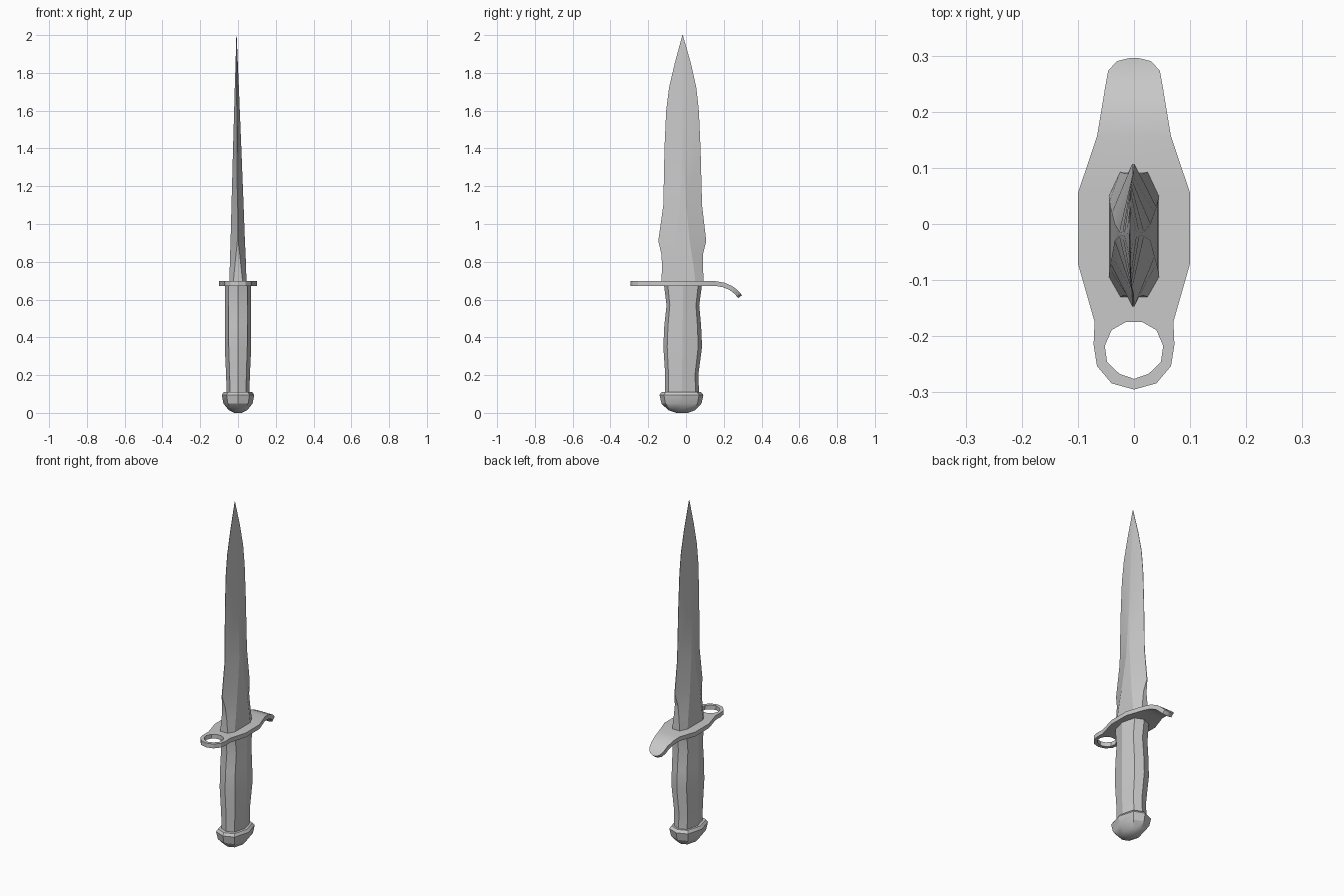
import bpy
import bmesh

# Remove the default object
cube = bpy.data.objects.get("Cube")
if cube:
    bpy.data.objects.remove(cube, do_unlink=True)

# Single plain metal colour
metal = bpy.data.materials.new("grey metal")
metal.use_nodes = True
grey = (0.58, 0.58, 0.58, 1)
metal.diffuse_color = grey
metal.node_tree.nodes["Principled BSDF"].inputs["Base Color"].default_value = grey


def finish(bm, name, angle=0.5):
    """Clean the mesh, link it as an object and shade it."""
    bmesh.ops.remove_doubles(bm, verts=bm.verts[:], dist=0.0005)
    bmesh.ops.recalc_face_normals(bm, faces=bm.faces[:])
    mesh = bpy.data.meshes.new(name)
    bm.to_mesh(mesh)
    bm.free()
    mesh.materials.append(metal)
    obj = bpy.data.objects.new(name, mesh)
    bpy.context.scene.collection.objects.link(obj)
    bpy.ops.object.select_all(action="DESELECT")
    obj.select_set(True)
    bpy.context.view_layer.objects.active = obj
    bpy.ops.object.shade_smooth_by_angle(angle=angle)
    return obj


def loft(name, sections, angle=0.5):
    """Skin a stack of closed cross-sections and cap both ends."""
    bm = bmesh.new()
    rings = [[bm.verts.new(p) for p in section] for section in sections]
    count = len(rings[0])
    for low, high in zip(rings, rings[1:]):
        for i in range(count):
            j = (i + 1) % count
            bm.faces.new((low[i], low[j], high[j], high[i]))
    bm.faces.new(rings[0][::-1])
    bm.faces.new(rings[-1])
    return finish(bm, name, angle)


def oval(z, front, back, half):
    """Eight-sided grip section with ridges on both axes."""
    mid, depth = (front + back) / 2, (back - front) / 2
    shape = [(0, -1), (0.7, -0.8), (1, 0), (0.7, 0.8),
             (0, 1), (-0.7, 0.8), (-1, 0), (-0.7, -0.8)]
    return [(half * x, mid + depth * y, z) for x, y in shape]


def blade_section(z, front, back, edge, ridge, low, high):
    """Blade section: two cutting edges and a flat on each side."""
    lean = -0.006 * (z - 0.69)
    side = [(edge, front), (ridge, low), (ridge, high), (edge, back)]
    points = side + [(-x, y) for x, y in reversed(side)]
    return [(x + lean, y, z) for x, y in points]


# Handle: waisted grip (height, front, back, half width)
grip = [(0.09, -0.11, 0.07, 0.06), (0.2, -0.11, 0.065, 0.063),
        (0.35, -0.12, 0.085, 0.07), (0.46, -0.115, 0.08, 0.07),
        (0.57, -0.103, 0.07, 0.07), (0.68, -0.117, 0.085, 0.07)]
loft("handle", [oval(*row) for row in grip])

# Pommel: faceted cap below the grip
cap = [(0, -0.05, 0.01, 0.02), (0.015, -0.095, 0.05, 0.05),
       (0.05, -0.13, 0.082, 0.077), (0.095, -0.14, 0.092, 0.086),
       (0.11, -0.13, 0.08, 0.075)]
loft("pommel", [oval(*row) for row in cap])

# Blade: thick base narrowing to a ridge and a point
steel = [(0.69, -0.13, 0.093, 0.025, 0.045, -0.095, 0.05),
         (0.78, -0.127, 0.09, 0.016, 0.043, -0.08, 0.04),
         (0.84, -0.13, 0.09, 0.01, 0.041, -0.07, 0.03),
         (0.91, -0.147, 0.107, 0.002, 0.038, -0.058, 0.02),
         (1.1, -0.12, 0.085, 0.001, 0.032, -0.03, 0),
         (1.4, -0.114, 0.077, 0.001, 0.022, -0.022, -0.014),
         (1.6, -0.105, 0.068, 0.001, 0.015, -0.02, -0.016),
         (1.72, -0.09, 0.055, 0.001, 0.011, -0.02, -0.016),
         (1.85, -0.06, 0.026, 0.001, 0.006, -0.02, -0.016),
         (2, -0.019, -0.017, 0.001, 0.001, -0.019, -0.017)]
loft("blade", [blade_section(*row) for row in steel], 0.2)

# Guard: plate rows (y, height, half width) with a curled rear tongue
level = 0.685
plate = [(-0.175, level, 0.07), (-0.07, level, 0.1), (0.055, level, 0.1),
         (0.155, level, 0.066), (0.2, 0.677, 0.058), (0.24, 0.66, 0.051),
         (0.265, 0.64, 0.046), (0.281, 0.622, 0.03), (0.286, 0.615, 0.006)]
bm = bmesh.new()
rows = []
for y, z, w in plate:
    inner = 0.015 * w / 0.07
    rows.append([bm.verts.new((x, y, z)) for x in (-w, -inner, inner, w)])
for a, b in zip(rows, rows[1:]):
    for i in range(len(a) - 1):
        bm.faces.new((a[i], a[i + 1], b[i + 1], b[i]))

# Guard ring: paired outer and inner outline points, mirrored
outer = [(0.07, -0.175), (0.071, -0.19), (0.072, -0.215),
         (0.066, -0.253), (0.04, -0.284), (0, -0.295)]
hole = [(0.015, -0.175), (0.04, -0.189), (0.052, -0.217),
        (0.048, -0.246), (0.026, -0.267), (0, -0.276)]
for side in (-1, 1):
    pairs = [[bm.verts.new((side * x, y, level)) for x, y in pair]
             for pair in zip(outer, hole)]
    for (a, b), (c, d) in zip(pairs, pairs[1:]):
        bm.faces.new((a, b, d, c))
guard = finish(bm, "guard")
thick = guard.modifiers.new("thickness", "SOLIDIFY")
thick.thickness = 0.025
thick.offset = 0
bpy.ops.object.modifier_apply(modifier=thick.name)
bpy.ops.object.shade_smooth_by_angle(angle=0.5)
